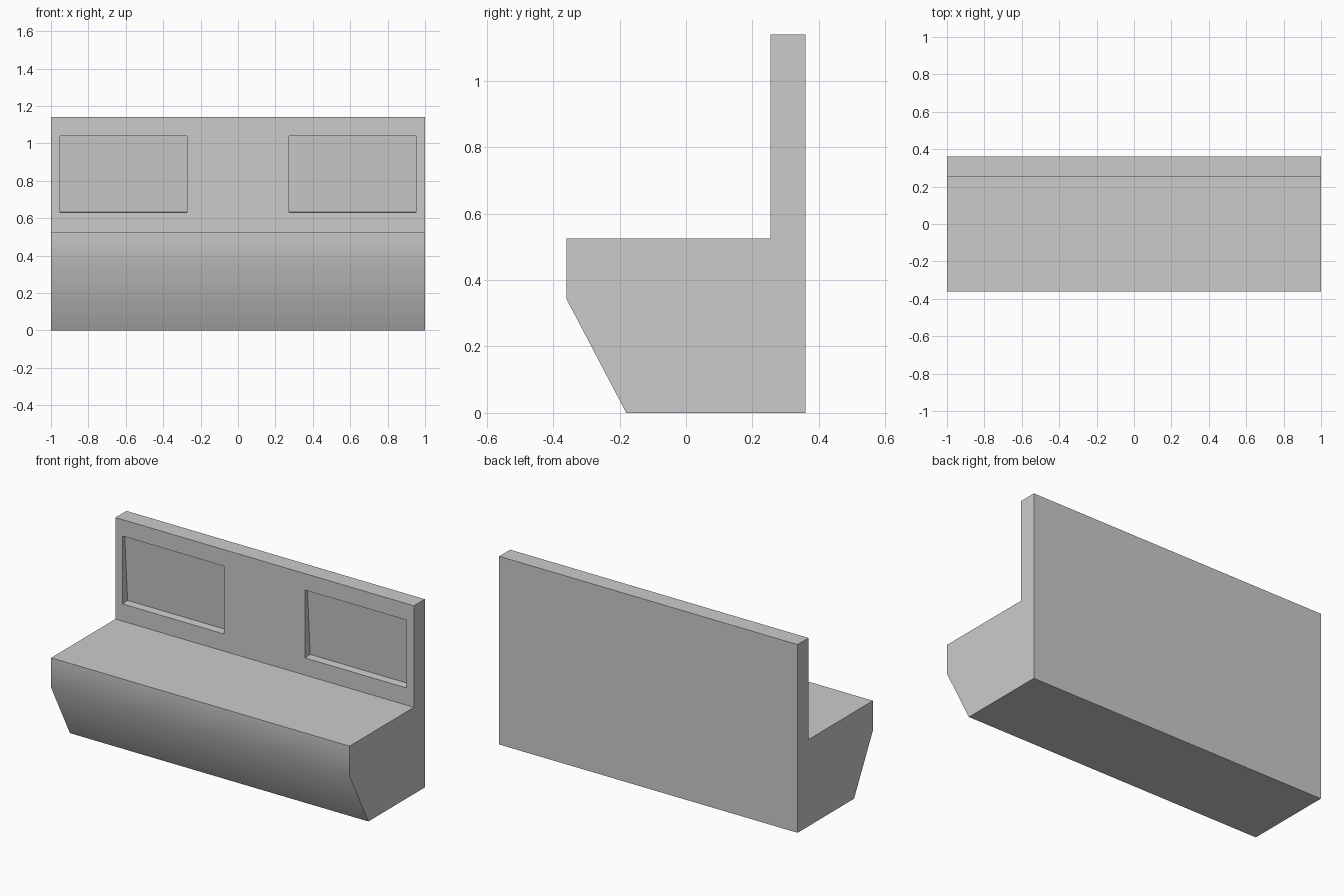
import bpy, bmesh, math
from mathutils import Matrix, Vector

if "Cube" in bpy.data.objects:
    bpy.data.objects.remove(bpy.data.objects["Cube"])


def make_object(name, bm):
    bmesh.ops.recalc_face_normals(bm, faces=bm.faces)
    mesh = bpy.data.meshes.new(name)
    bm.to_mesh(mesh)
    bm.free()
    obj = bpy.data.objects.new(name, mesh)
    bpy.context.collection.objects.link(obj)
    return obj


# Bench body: side profile (y, z) extruded across the full width
profile = [(-0.36, 0.525), (-0.36, 0.343), (-0.18, 0), (0.36, 0),
           (0.36, 1.14), (0.255, 1.14), (0.255, 0.525)]
bm = bmesh.new()
side = bm.faces.new([bm.verts.new((-1, y, z)) for y, z in profile])
ext = bmesh.ops.extrude_face_region(bm, geom=[side])
bmesh.ops.translate(bm, vec=(2, 0, 0),
                    verts=[v for v in ext["geom"] if isinstance(v, bmesh.types.BMVert)])
bench = make_object("bench", bm)

# Backrest recesses: two tilted boxes, deeper at the bottom
tilt = math.radians(3.8)
bm = bmesh.new()
for sign in (-1, 1):
    place = (Matrix.Translation(Vector((sign * 0.612, 0.289, 0.837)))
             @ Matrix.Rotation(tilt, 4, 'X')
             @ Matrix.Translation(Vector((0, -0.1, 0)))
             @ Matrix.Diagonal((0.68, 0.2, 0.41, 1)))
    bmesh.ops.create_cube(bm, size=1, matrix=place)
cutter = make_object("recess_cutter", bm)
cutter.hide_render = True

cut = bench.modifiers.new("recesses", 'BOOLEAN')
cut.operation = 'DIFFERENCE'
cut.solver = 'EXACT'
cut.object = cutter

bpy.ops.object.select_all(action='DESELECT')
bench.select_set(True)
bpy.context.view_layer.objects.active = bench
bpy.ops.object.modifier_apply(modifier=cut.name)
bpy.data.objects.remove(cutter)

# Soft bend on the seat front, crisp edges elsewhere
bpy.ops.object.shade_smooth_by_angle(angle=math.radians(30))
